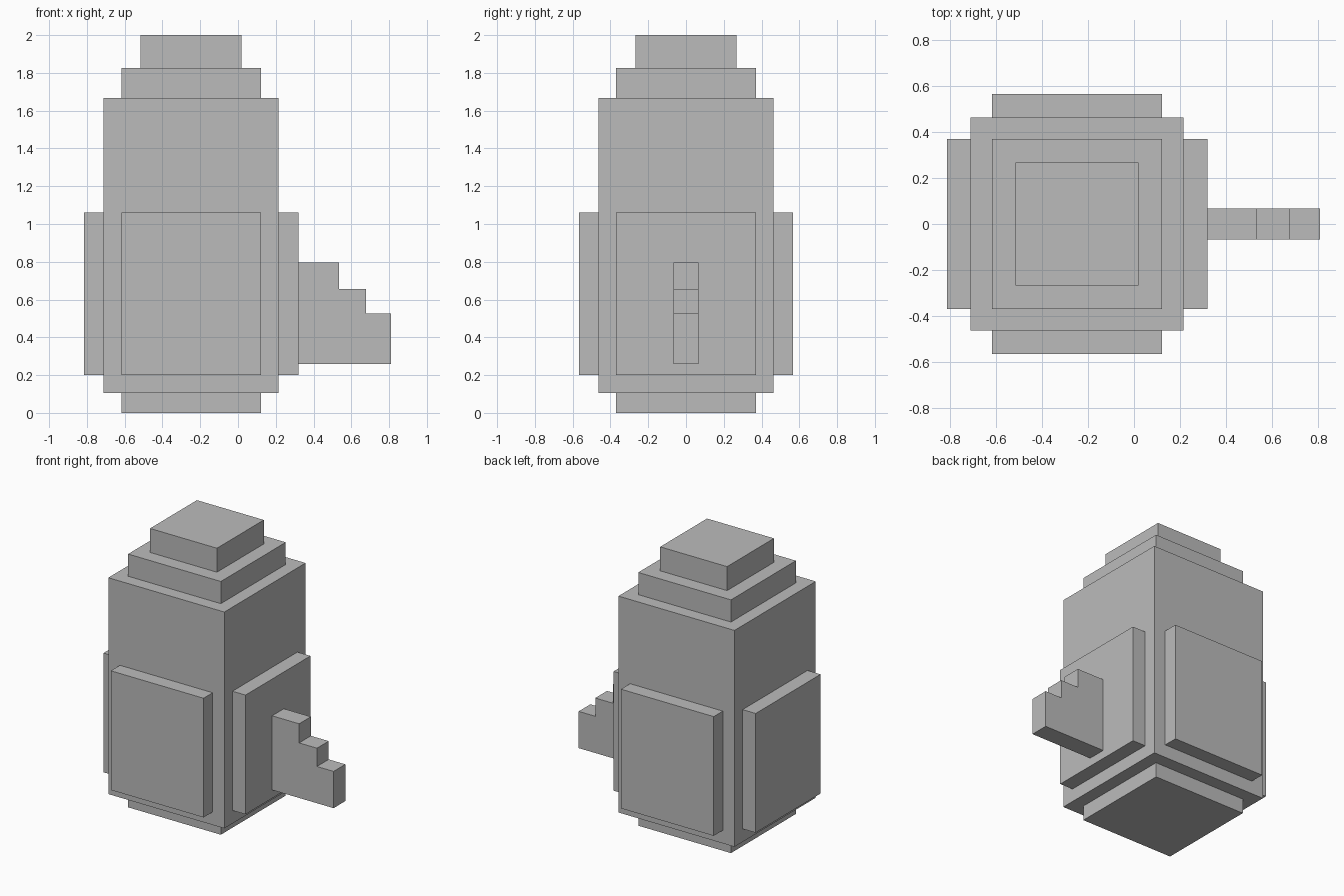
import bpy
import bmesh

cube = bpy.data.objects.get("Cube")
if cube:
    bpy.data.objects.remove(cube, do_unlink=True)

grey = bpy.data.materials.new("plain_grey")
grey.use_nodes = True
COLOUR = (0.5, 0.5, 0.5, 1)
grey.diffuse_color = COLOUR
grey.node_tree.nodes["Principled BSDF"].inputs["Base Color"].default_value = COLOUR

CX = -0.248  # axis of the body


def prism(name, outline, y0, y1):
    """Extrude an x-z outline from y0 to y1."""
    bm = bmesh.new()
    face = bm.faces.new([bm.verts.new((x, y0, z)) for x, z in outline])
    ext = bmesh.ops.extrude_face_region(bm, geom=[face])
    moved = [v for v in ext["geom"] if isinstance(v, bmesh.types.BMVert)]
    bmesh.ops.translate(bm, verts=moved, vec=(0, y1 - y0, 0))
    bmesh.ops.recalc_face_normals(bm, faces=bm.faces)
    mesh = bpy.data.meshes.new(name)
    bm.to_mesh(mesh)
    bm.free()
    mesh.materials.append(grey)
    obj = bpy.data.objects.new(name, mesh)
    bpy.context.collection.objects.link(obj)
    return obj


def box(name, cx, cy, half_x, half_y, z0, z1):
    x0, x1 = cx - half_x, cx + half_x
    return prism(name, [(x0, z0), (x1, z0), (x1, z1), (x0, z1)],
                 cy - half_y, cy + half_y)


# Stacked square tiers of the body
for name, half, z0, z1 in [
    ("base", 0.37, 0, 0.106),
    ("body", 0.463, 0.106, 1.667),
    ("shoulder", 0.37, 1.667, 1.827),
    ("cap", 0.267, 1.827, 2),
]:
    box(name, CX, 0, half, half, z0, z1)

# Raised panels on the four sides
HALF, THICK, OFFSET = 0.37, 0.052, 0.515
for side, sign in (("left", 1), ("right", -1)):
    box(side + "_panel", CX + sign * OFFSET, 0, THICK, HALF, 0.2, 1.06)
for side, sign in (("back", 1), ("front", -1)):
    box(side + "_panel", CX, sign * OFFSET, HALF, THICK, 0.2, 1.06)

# Stepped fin on the left side
prism("stepped_fin", [
    (0.317, 0.26), (0.81, 0.26), (0.81, 0.525), (0.677, 0.525),
    (0.677, 0.657), (0.535, 0.657), (0.535, 0.795), (0.317, 0.795),
], -0.067, 0.067)
